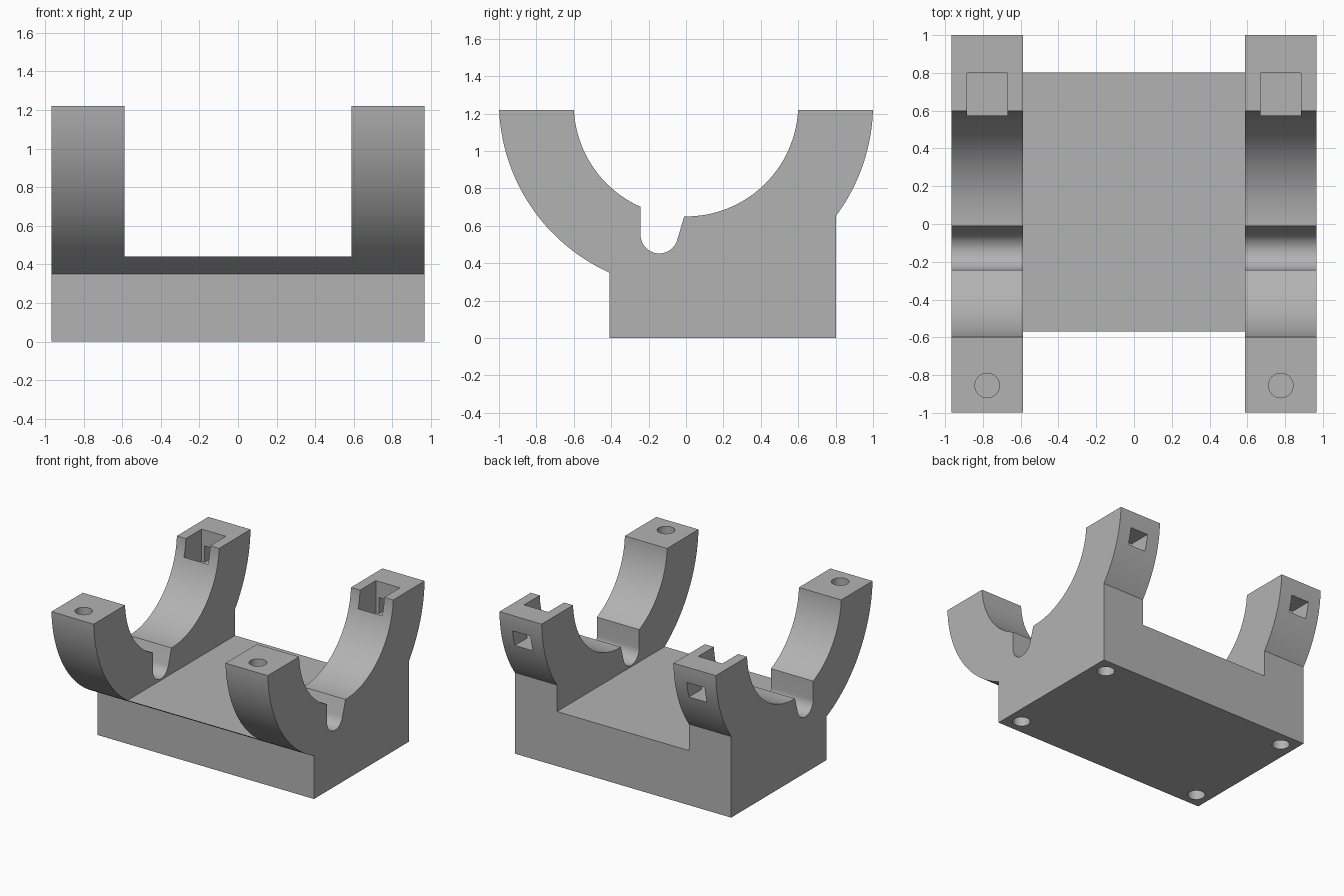
import bpy
import bmesh
from math import sin, cos, radians
from mathutils import Matrix

if "Cube" in bpy.data.objects:
    bpy.data.objects.remove(bpy.data.objects["Cube"], do_unlink=True)

grey = bpy.data.materials.new("light grey")
grey.use_nodes = True
colour = (0.45, 0.45, 0.45, 1)
grey.diffuse_color = colour
grey.node_tree.nodes["Principled BSDF"].inputs["Base Color"].default_value = colour

HALF_X, INNER_X, ARM_X = 0.965, 0.588, 0.777
FRONT, BACK, TOP = -0.41, 0.803, 1.22


def arc(cy, cz, r, start, end, steps):
    """Points on a circle in the y-z plane, angles in degrees."""
    angles = [radians(start + (end - start) * i / steps) for i in range(steps + 1)]
    return [(cy + r * cos(a), cz + r * sin(a)) for a in angles]


def make_object(name, bm):
    bmesh.ops.recalc_face_normals(bm, faces=bm.faces)
    mesh = bpy.data.meshes.new(name)
    bm.to_mesh(mesh)
    bm.free()
    mesh.materials.append(grey)
    obj = bpy.data.objects.new(name, mesh)
    bpy.context.collection.objects.link(obj)
    return obj


def extrude_x(name, profile, x0, x1):
    bm = bmesh.new()
    face = bm.faces.new([bm.verts.new((x0, y, z)) for y, z in profile])
    moved = bmesh.ops.extrude_face_region(bm, geom=[face])["geom"]
    verts = [v for v in moved if isinstance(v, bmesh.types.BMVert)]
    bmesh.ops.translate(bm, verts=verts, vec=(x1 - x0, 0, 0))
    return make_object(name, bm)


def box(name, x0, x1, y0, y1, z0, z1):
    return extrude_x(name, [(y0, z0), (y1, z0), (y1, z1), (y0, z1)], x0, x1)


def cylinder(name, x, y, r, z0, z1):
    bm = bmesh.new()
    bmesh.ops.create_cone(bm, cap_ends=True, segments=40, radius1=r, radius2=r,
                          depth=z1 - z0,
                          matrix=Matrix.Translation((x, y, (z0 + z1) / 2)))
    return make_object(name, bm)


def cut(target, cutter):
    mod = target.modifiers.new(cutter.name, 'BOOLEAN')
    mod.operation = 'DIFFERENCE'
    mod.solver = 'EXACT'
    mod.object = cutter
    cutter.hide_render = True
    cutter.hide_set(True)
    cutter.display_type = 'WIRE'


# Cradle outline: base, back horn, bore with wire slot, front horn
profile = [(FRONT, 0), (BACK, 0)]
profile += arc(0, 1.25, 1.0, -36.6, -1.7, 20)
profile += arc(0, 1.25, 0.6, -2.9, -90.9, 40)
profile += arc(-0.143, 0.552, 0.1, -14, -180, 20)
profile += arc(0, 1.25, 0.6, -113.9, -177.1, 30)
profile += arc(0, 1.262, 1.0, -177.6, -114.2, 34)

# Whole block with the middle lowered to the deck
body = extrude_x("cradle_body", profile, -HALF_X, HALF_X)
cut(body, box("deck_cutter", -INNER_X, INNER_X, -1.2, 1.2, 0.44, 1.5))

for side, s in (("left", 1), ("right", -1)):
    x = s * ARM_X
    # Blind screw hole in the front horn
    cut(body, cylinder(side + "_screw_hole_cutter", x, -0.855, 0.065, 0.93, 1.4))
    # Pocket in the back horn, with a window through its outer wall
    cut(body, box(side + "_pocket_cutter", x - 0.108, x + 0.108, 0.575, 0.80, 0.96, 1.4))
    cut(body, box(side + "_window_cutter", x - 0.08, x + 0.08, 0.7, 1.2, 0.96, 1.09))
    # Blind mounting holes under the corners
    for end, y in (("front", FRONT + 0.12), ("back", BACK - 0.12)):
        cut(body, cylinder(side + "_" + end + "_mount_cutter", s * 0.845, y, 0.065, -0.1, 0.25))

# Bake the cuts and remove the cutters
bpy.context.view_layer.update()
result = bpy.data.meshes.new_from_object(
    body.evaluated_get(bpy.context.evaluated_depsgraph_get()))
cutters = [m.object for m in body.modifiers]
body.modifiers.clear()
body.data = result
for c in cutters:
    bpy.data.objects.remove(c, do_unlink=True)

# Smooth curved walls, keep sharp edges
bpy.ops.object.select_all(action='DESELECT')
body.select_set(True)
bpy.context.view_layer.objects.active = body
bpy.ops.object.shade_smooth_by_angle(angle=radians(25))
